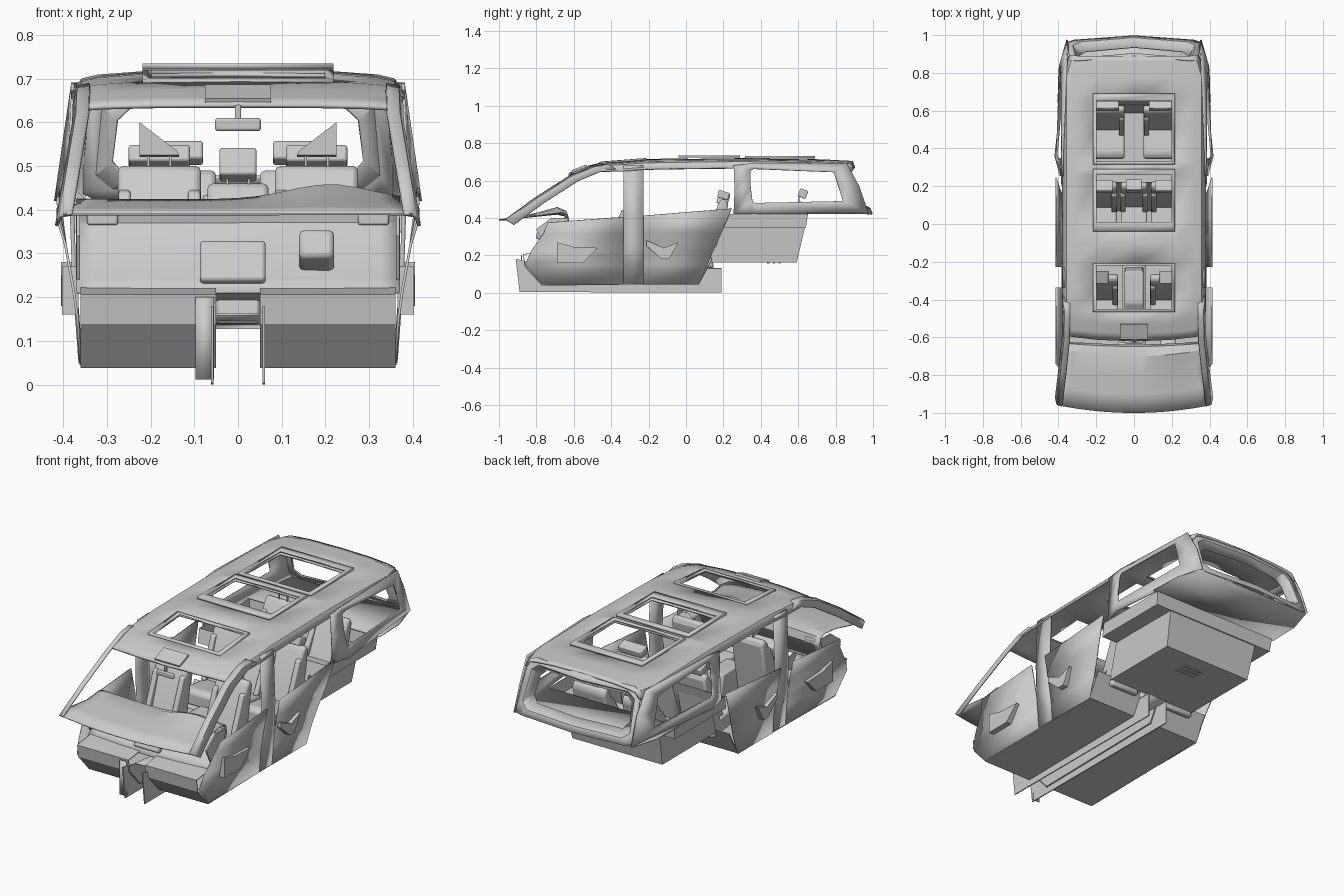
import bpy, bmesh, math
from mathutils import Vector

if "Cube" in bpy.data.objects:
    bpy.data.objects.remove(bpy.data.objects["Cube"])


def finish(name, bm, thick=0, mirror=False, bevel=0, smooth=True):
    bmesh.ops.recalc_face_normals(bm, faces=bm.faces)
    me = bpy.data.meshes.new(name)
    bm.to_mesh(me)
    bm.free()
    ob = bpy.data.objects.new(name, me)
    bpy.context.collection.objects.link(ob)
    if thick:
        m = ob.modifiers.new("thickness", 'SOLIDIFY')
        m.thickness, m.offset = thick, 0
    if bevel:
        m = ob.modifiers.new("bevel", 'BEVEL')
        m.width, m.segments = bevel, 2
    if mirror:
        ob.modifiers.new("mirror", 'MIRROR')
    if smooth:
        bpy.context.view_layer.objects.active = ob
        ob.select_set(True)
        bpy.ops.object.shade_smooth_by_angle(angle=math.radians(22))
        ob.select_set(False)
    return ob


def sheet(name, rows, closed=False, skip=None, cap=False, **kw):
    """Quads between successive rows of points."""
    bm = bmesh.new()
    vs = [[bm.verts.new(p) for p in r] for r in rows]
    n = len(rows[0])
    for a, b in zip(vs, vs[1:]):
        for i in range(n if closed else n - 1):
            q = [a[i], a[(i + 1) % n], b[(i + 1) % n], b[i]]
            c = sum((v.co for v in q), Vector()) / 4
            if not (skip and skip(c)):
                bm.faces.new(q)
    if cap:
        bm.faces.new(vs[0])
    bmesh.ops.delete(bm, geom=[v for v in bm.verts if not v.link_faces], context='VERTS')
    return finish(name, bm, **kw)


def prism(name, yz, x0, x1, **kw):
    """Side profile extruded across x."""
    bm = bmesh.new()
    a = [bm.verts.new((x0, y, z)) for y, z in yz]
    b = [bm.verts.new((x1, y, z)) for y, z in yz]
    bm.faces.new(a)
    bm.faces.new(b)
    for i in range(len(yz)):
        j = (i + 1) % len(yz)
        bm.faces.new((a[i], a[j], b[j], b[i]))
    return finish(name, bm, **kw)


def box(name, c, s, rx=0, **kw):
    bm = bmesh.new()
    bmesh.ops.create_cube(bm, size=1)
    bmesh.ops.scale(bm, vec=s, verts=bm.verts)
    ob = finish(name, bm, **kw)
    ob.location, ob.rotation_euler = c, (rx, 0, 0)
    return ob


def interp(pts, t):
    for (a, u), (b, v) in zip(pts, pts[1:]):
        if t <= b:
            return u + (v - u) * max(0, t - a) / (b - a)
    return pts[-1][1]


def rect(hx, y0, y1, z):
    return [(-hx, y0, z), (hx, y0, z), (hx, y1, z), (-hx, y1, z)]


# roof with three openings
ROOF = [(-0.62, 0.638), (-0.53, 0.672), (-0.45, 0.692), (-0.2, 0.711), (0.3, 0.717), (0.7, 0.71), (0.88, 0.7)]
half = [(0.2, 0.003), (0.32, 0.012), (0.355, 0.02), (0.378, 0.05)]
section = [(-x, d) for x, d in reversed(half)] + [(0, 0)] + half
HOLES = [(-0.45, -0.22), (0.01, 0.26), (0.33, 0.65)]
ys = [-0.62, -0.58, -0.53, -0.45, -0.34, -0.22, -0.1, 0.01, 0.26, 0.33, 0.5, 0.65, 0.78, 0.86, 0.89]


def roof_point(x, d, y):
    w = interp([(-0.62, 0.96), (-0.45, 1), (0.8, 1), (0.89, 0.9)], y)
    front = interp([(-0.62, 0.3), (-0.4, 1)], y)
    return (x * w, y + (0.03 * abs(x / 0.38) ** 2 if y < -0.5 else 0), interp(ROOF, y) - d * front)


sheet("roof", [[roof_point(x, d, y) for x, d in section] for y in ys], thick=0.01,
      skip=lambda c: abs(c.x) < 0.2 and any(a < c.y < b for a, b in HOLES))

# raised sunroof surrounds
for (a, b), o0, o1, z in zip(HOLES, (0.015, 0.05, 0.015), (0.01, 0.03, 0.04), (0.705, 0.729, 0.725)):
    r = [rect(0.218, a - o0, b + o1, z), rect(0.198, a, b, z)]
    if z == 0.705:
        r = [[(x, y, interp(ROOF, y) + 0.004) for x, y, _ in q] for q in r]
    sheet("sunroof_frame", r, closed=True, thick=0.012)

box("overhead_console", (0, -0.57, 0.664), (0.15, 0.085, 0.014), rx=0.38)
box("rear_view_mirror", (0, -0.625, 0.595), (0.105, 0.014, 0.03), bevel=0.006)
box("mirror_stem", (0, -0.622, 0.622), (0.014, 0.012, 0.035), bevel=0.003)

# windscreen pillars
stations = [(-0.965, 0.385, 0.415), (-0.8, 0.505, 0.395), (-0.62, 0.62, 0.376), (-0.5, 0.67, 0.374), (-0.42, 0.682, 0.374)]
sheet("windscreen_pillar", [[(x - 0.035, y, z + 0.005), (x - 0.008, y + 0.01, z), (x, y + 0.045, z - 0.022)]
                            for y, z, x in stations], thick=0.008, mirror=True)

# middle pillars
sheet("middle_pillar", [[(x, -0.335, z), (x, -0.228, z)] for x, z in
                        [(0.37, 0.68), (0.38, 0.4), (0.375, 0.25), (0.36, 0.05)]], thick=0.01, mirror=True)


# rear quarter panels around the side windows
def quarter_x(y, z):
    x = 0.42 - (z - 0.4) * 0.145
    if y < 0.3:
        x -= 0.03 * (0.7 - z) / 0.3
    return x - 0.36 * max(0, y - 0.8)


outer = [(0.255, 0.68), (0.34, 0.69), (0.86, 0.69), (0.925, 0.57), (0.975, 0.425), (0.36, 0.42), (0.255, 0.42), (0.26, 0.55)]
inner = [(0.345, 0.65), (0.36, 0.662), (0.79, 0.645), (0.815, 0.57), (0.84, 0.49), (0.37, 0.48), (0.355, 0.49), (0.345, 0.57)]
sheet("rear_quarter_panel", [[(quarter_x(y, z), y, z) for y, z in loop] for loop in (outer, inner)],
      closed=True, thick=0.008, mirror=True)


# tailgate window frame, stepping inward to the inner lining
def tail_loop(hx_top, hx_low, z0, z1, c, dy=0):
    pts = []
    for x, z in [(-1, z0 + c), (-0.88, z0), (0, z0), (0.88, z0), (1, z0 + c),
                 (1, z1 - c), (0.88, z1), (0, z1), (-0.88, z1), (-1, z1 - c)]:
        t = (z - 0.42) / 0.28
        hx = hx_low + (hx_top - hx_low) * t
        pts.append((x * hx, 0.995 - 0.105 * t - 0.03 * x * x + dy, z))
    return pts


sheet("tailgate_frame", [tail_loop(0.335, 0.362, 0.42, 0.7, 0.02), tail_loop(0.305, 0.33, 0.45, 0.67, 0.03),
                         tail_loop(0.265, 0.3, 0.475, 0.64, 0.035, -0.04)], closed=True, thick=0.008)

# lower door sides, flaring out to the belt line
LEVELS = [(0.045, 0.36), (0.15, 0.367), (0.22, 0.377), (0.32, 0.395)]
front = [-0.77, -0.86, -0.83, -0.76]
rear = [0.07, 0.115, 0.145, 0.19]
sheet("front_door_side", [[(x, a, z), (x, -0.335, z)] for (z, x), a in zip(LEVELS, front)]
      + [[(0.412, -0.74, 0.375), (0.412, -0.335, 0.405)]], thick=0.006, mirror=True)
sheet("rear_door_side", [[(x, -0.228, z), (x, b, z)] for (z, x), b in zip(LEVELS, rear)]
      + [[(0.412, -0.228, 0.412), (0.412, 0.245, 0.45)]], thick=0.006, mirror=True)
prism("front_door_pocket", [(-0.69, 0.27), (-0.69, 0.16), (-0.55, 0.16), (-0.47, 0.24), (-0.6, 0.245)],
      0.365, 0.403, mirror=True)
prism("rear_door_pocket", [(-0.21, 0.28), (-0.21, 0.25), (-0.13, 0.18), (-0.09, 0.18), (-0.04, 0.27), (-0.12, 0.24)],
      0.37, 0.405, mirror=True)

# floor with boxed toe boards on both sides of the tunnel
floor = [(0.14, 0.18), (0.07, 0.05), (-0.77, 0.04), (-0.86, 0.14), (-0.87, 0.205), (-0.75, 0.22)]
sheet("floor_pan", [[(0.05, y, z), (0.36, y, z)] for y, z in floor], thick=0.005, mirror=True, smooth=False)

# centre tunnel with hanging side plates
plate = [(-0.91, 0.18), (-0.89, 0.004), (0.19, 0), (0.19, 0.13), (-0.7, 0.14)]
prism("tunnel_plate", plate, 0.056, 0.062)
prism("tunnel_plate", plate, -0.062, -0.056)
sheet("tunnel_flange", [[(-0.097, y, z), (-0.055, y, z)] for y, z in [(-0.88, 0.012), (-0.88, 0.2)]], thick=0.005)
sheet("tunnel_top", [[(-0.06, y, z), (0.06, y, z)] for y, z in [(-0.8, 0.16), (-0.6, 0.14), (0.19, 0.13)]], thick=0.005)

# rear tub and cargo shelf
sheet("rear_tub", [rect(0.27, 0.13, 0.59, 0.162), rect(0.285, 0.2, 0.635, 0.35), rect(0.38, 0.2, 0.64, 0.35),
                   rect(0.385, 0.22, 0.65, 0.42)], closed=True, cap=True, thick=0.005, smooth=False)
sheet("cargo_shelf", [[(-w, y, 0.423), (w, y, 0.423)] for y, w in [(0.64, 0.405), (0.82, 0.4), (0.965, 0.355)]],
      thick=0.006)
for i in range(3):
    box("tub_slot", (0.02, 0.44 + i * 0.03, 0.158), (0.12, 0.012, 0.006))

# dashboard with an instrument hood on one side
dash = [(-1, 0.39), (-0.9, 0.402), (-0.8, 0.412), (-0.7, 0.422), (-0.65, 0.41), (-0.64, 0.37),
        (-0.68, 0.3), (-0.75, 0.24), (-0.78, 0.21)]
rows = []
for i, (y, z) in enumerate(dash):
    row = []
    for k in range(-8, 9):
        x = k / 8 * (0.4 if i < 2 else 0.37)
        bump = 0.034 * math.exp(-((x - 0.21) / 0.13) ** 2) * (0, 0.1, 0.45, 1, 0.8, 0, 0, 0, 0)[i]
        row.append((x, y + 0.04 * (x / 0.4) ** 2 * (1 if i < 4 else 0.5), z + bump))
    rows.append(row)
sheet("dashboard", rows, thick=0.005)
prism("dashboard_end", [(-0.8, 0.34), (-0.72, 0.4), (-0.63, 0.4), (-0.66, 0.3), (-0.75, 0.24)], 0.362, 0.37, mirror=True)
box("steering_column", (0.18, -0.7, 0.29), (0.08, 0.2, 0.07), rx=-0.35, bevel=0.012)
box("centre_stack", (-0.012, -0.7, 0.26), (0.15, 0.13, 0.1), rx=-0.4, bevel=0.008)
prism("centre_console", [(-0.68, 0.14), (-0.66, 0.25), (-0.5, 0.22), (-0.42, 0.27), (-0.25, 0.27), (-0.23, 0.14)],
      -0.05, 0.05, bevel=0.008)
for x in (-0.31, 0.31):
    box("air_vent", (x, -0.635, 0.38), (0.07, 0.02, 0.03), bevel=0.005)


# seats: cushion, reclined back, bolsters and headrest posts
def seat(row, x, y, z, top, w=0.19, length=0.27):
    n = row + "_seat_"
    prism(n + "cushion", [(y - length, z + 0.03), (y - length, z + 0.1), (y - length + 0.03, z + 0.115),
                          (y - 0.05, z + 0.09), (y - 0.03, z)], x - w / 2, x + w / 2, bevel=0.012)
    prism(n + "back", [(y - 0.1, z + 0.07), (y - 0.01, top - 0.03), (y + 0.01, top), (y + 0.035, top),
                       (y + 0.045, top - 0.03), (y - 0.01, z + 0.04)], x - w / 2, x + w / 2, bevel=0.012)
    for s in (-1, 1):
        prism(n + "bolster", [(y - 0.12, z + 0.1), (y - 0.035, top - 0.06), (y, top - 0.05), (y - 0.06, z + 0.1)],
              x + s * w * 0.42 - 0.014, x + s * w * 0.42 + 0.014, bevel=0.006)
        box(n + "post", (x + s * 0.025, y + 0.02, top + 0.012), (0.006, 0.006, 0.03))


for s in (-1, 1):
    seat("front", s * 0.18, -0.31, 0.12, 0.5)
    seat("middle", s * 0.18, 0.18, 0.13, 0.5, w=0.18)
    seat("rear", s * 0.15, 0.585, 0.19, 0.49, w=0.2, length=0.24)
    # front headrests slope down toward the centre
    sheet("front_headrest", [[(s * x, y, z + dz) for x, z in ((0.225, 0.6), (0.225, 0.525), (0.135, 0.525), (0.14, 0.535))]
                             for y, dz in ((-0.315, 0), (-0.25, -0.004))], closed=True, cap=True)
    box("middle_headrest", (s * 0.18, 0.2, 0.522), (0.14, 0.06, 0.04), rx=-0.3, bevel=0.006)
    box("rear_headrest", (s * 0.14, 0.625, 0.53), (0.12, 0.045, 0.045), rx=-0.4, bevel=0.006)
seat("centre", 0, 0.18, 0.13, 0.46, w=0.14)
box("centre_headrest", (0, 0.2, 0.503), (0.085, 0.06, 0.065), rx=-0.3, bevel=0.006)
